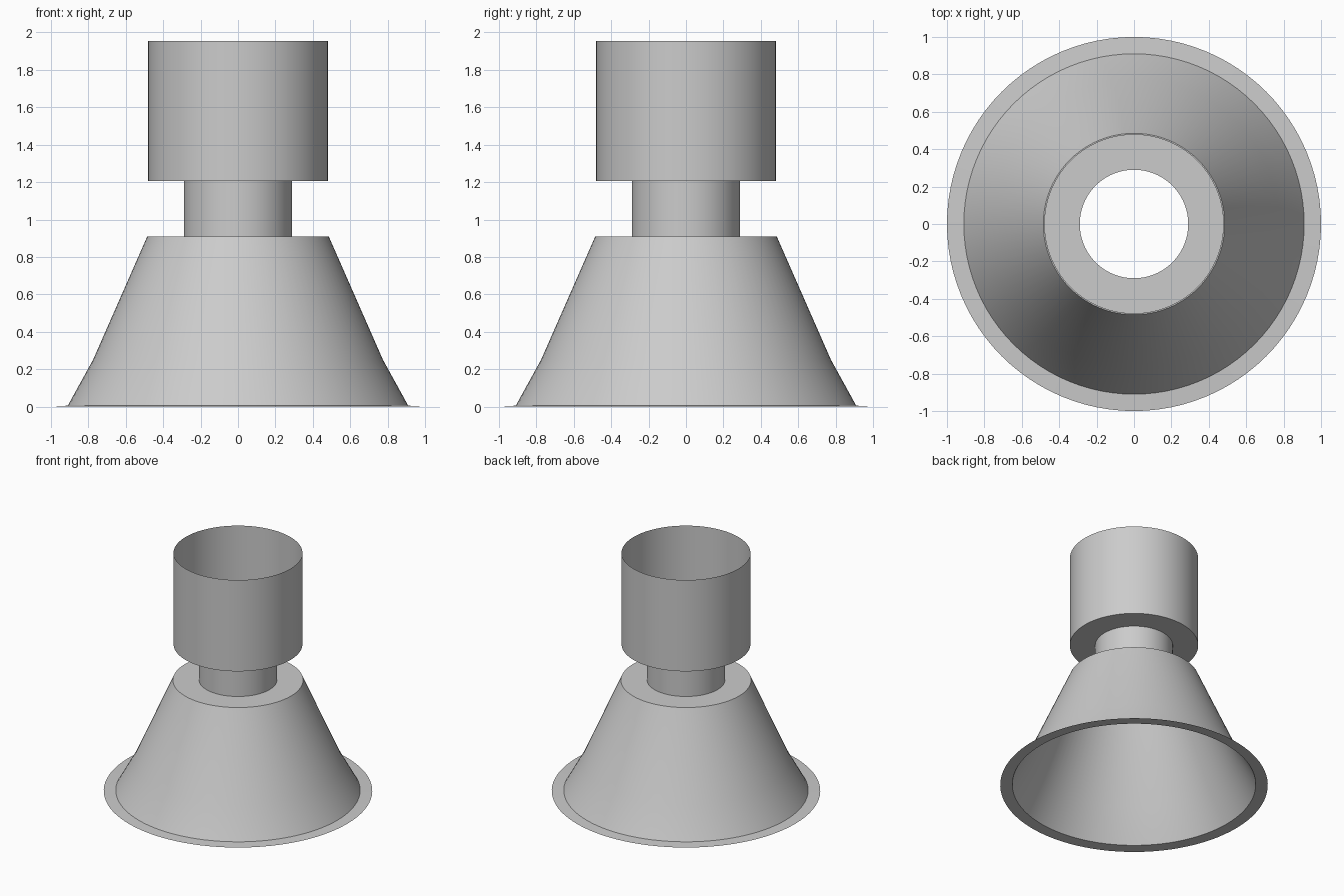
import bpy, bmesh, math

cube = bpy.data.objects.get("Cube")
if cube:
    bpy.data.objects.remove(cube, do_unlink=True)

SEGMENTS = 96

grey = bpy.data.materials.new("plain grey")
grey.use_nodes = True
colour = (0.6, 0.6, 0.6, 1)
grey.diffuse_color = colour
grey.node_tree.nodes["Principled BSDF"].inputs["Base Color"].default_value = colour


def lathe(name, profile):
    """Spin (radius, height) points, listed from the bottom outwards-facing, about z."""
    bm = bmesh.new()
    verts = [bm.verts.new((r, 0, z)) for r, z in profile]
    edges = [bm.edges.new(pair) for pair in zip(verts, verts[1:])]
    bmesh.ops.spin(bm, geom=verts + edges, axis=(0, 0, 1), cent=(0, 0, 0),
                   angle=math.tau, steps=SEGMENTS)
    bmesh.ops.remove_doubles(bm, verts=bm.verts, dist=0.0005)
    # The outside of every part faces up or away from the axis
    bm.normal_update()
    outward = sum(f.normal.dot(f.calc_center_median()) for f in bm.faces
                  if abs(f.normal.z) < 0.9)
    if outward < 0:
        bmesh.ops.reverse_faces(bm, faces=bm.faces)
    mesh = bpy.data.meshes.new(name)
    bm.to_mesh(mesh)
    bm.free()
    mesh.materials.append(grey)
    obj = bpy.data.objects.new(name, mesh)
    bpy.context.collection.objects.link(obj)
    bpy.ops.object.select_all(action="DESELECT")
    obj.select_set(True)
    bpy.context.view_layer.objects.active = obj
    bpy.ops.object.shade_smooth_by_angle(angle=math.radians(30))
    return obj


# Flat rim and flared skirt, closed above by a flat shoulder
lathe("flared_base", [(1, 0), (0.91, 0.005), (0.775, 0.25), (0.485, 0.91), (0.29, 0.91)])

# Open tube joining base and cup
lathe("neck", [(0.29, 0.91), (0.29, 1.205)])

# Open cup with a ring-shaped floor
lathe("cup", [(0.29, 1.205), (0.48, 1.205), (0.48, 1.955)])
